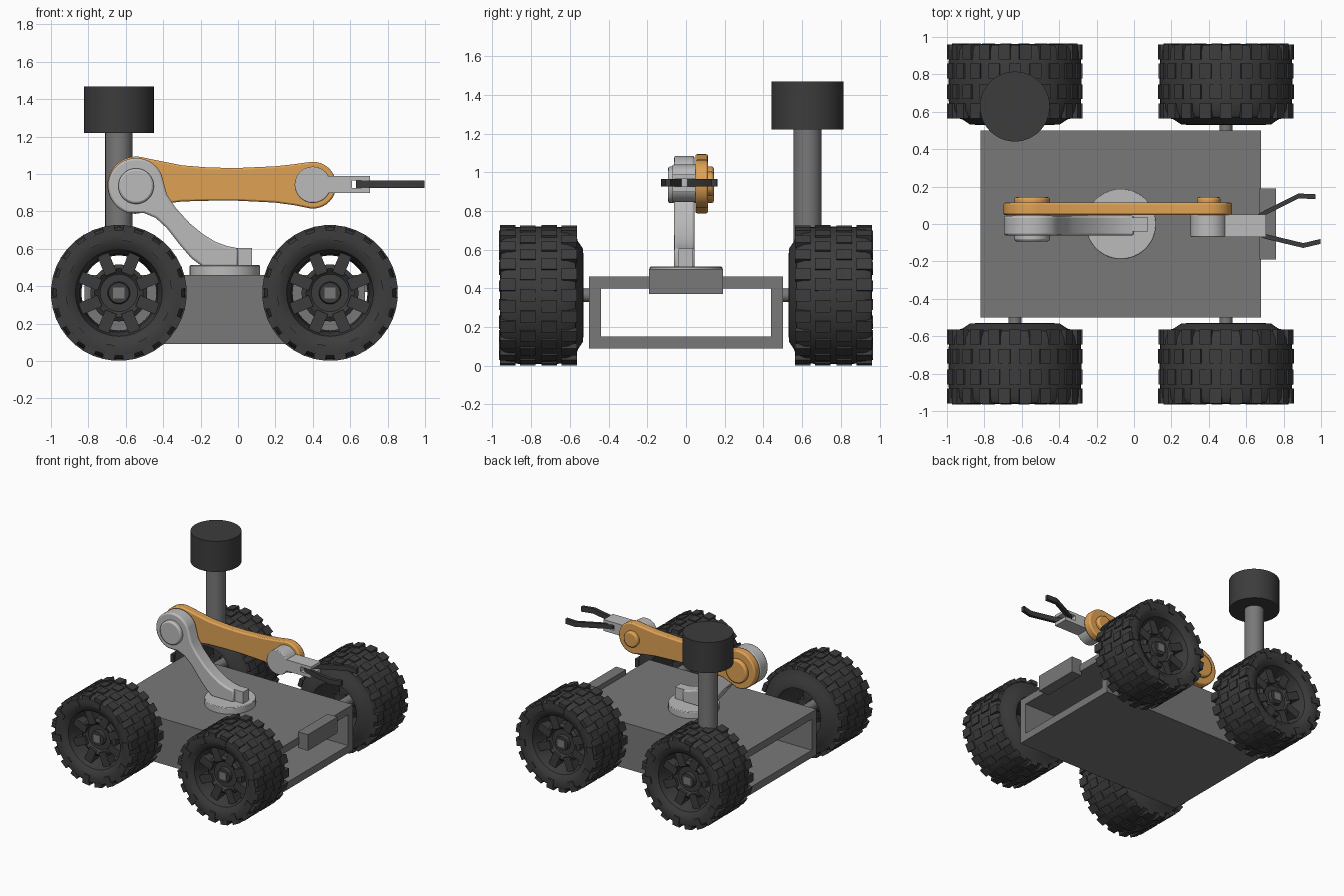
import bpy, bmesh, math
from mathutils import Matrix, Vector

if "Cube" in bpy.data.objects:
    bpy.data.objects.remove(bpy.data.objects["Cube"])

def material(name, r, g, b):
    m = bpy.data.materials.new(name)
    m.diffuse_color = (r, g, b, 1)
    m.use_nodes = True
    m.node_tree.nodes["Principled BSDF"].inputs["Base Color"].default_value = m.diffuse_color
    return m

BODY = material("mid_grey", 0.19, 0.19, 0.19)
LIGHT = material("light_grey", 0.5, 0.5, 0.5)
DARK = material("dark_rubber", 0.045, 0.045, 0.045)
ORANGE = material("orange_paint", 0.74, 0.36, 0.09)

def finish(name, bm, mat, bevel=0):
    bmesh.ops.recalc_face_normals(bm, faces=bm.faces)
    me = bpy.data.meshes.new(name)
    bm.to_mesh(me)
    bm.free()
    me.materials.append(mat)
    ob = bpy.data.objects.new(name, me)
    bpy.context.collection.objects.link(ob)
    bpy.ops.object.select_all(action='DESELECT')
    ob.select_set(True)
    bpy.context.view_layer.objects.active = ob
    bpy.ops.object.shade_smooth_by_angle(angle=math.radians(32))
    if bevel:
        mod = ob.modifiers.new("edge", 'BEVEL')
        mod.width, mod.segments, mod.limit_method = bevel, 2, 'ANGLE'
        mod.angle_limit = math.radians(50)
    return ob

def loft(bm, rings, closed=False):
    """Skin rings of points; closed joins last to first, otherwise ends are capped."""
    vs = [[bm.verts.new(p) for p in ring] for ring in rings]
    n = len(vs[0])
    for k in range(len(vs) - (0 if closed else 1)):
        a, b = vs[k], vs[(k + 1) % len(vs)]
        for i in range(n):
            j = (i + 1) % n
            bm.faces.new((a[i], a[j], b[j], b[i]))
    if not closed:
        bm.faces.new(vs[0])
        bm.faces.new(vs[-1])

def lathe(bm, profile, closed=False, n=48):
    """Revolve (radius, y) points about the y axis."""
    ang = [2 * math.pi * i / n for i in range(n)]
    loft(bm, [[(r * math.cos(t), y, r * math.sin(t)) for t in ang] for r, y in profile], closed)

def box_into(bm, lo, hi, mat=Matrix()):
    lo, hi = Vector(lo), Vector(hi)
    m = mat @ Matrix.Translation((lo + hi) / 2) @ Matrix.Diagonal((hi - lo).to_4d())
    bmesh.ops.create_cube(bm, size=1, matrix=m)

def box(name, lo, hi, mat, bevel=0):
    bm = bmesh.new()
    box_into(bm, lo, hi)
    return finish(name, bm, mat, bevel)

def cyl(name, c, r, a, b, mat, axis='y', bevel=0):
    """Cylinder between a and b; c holds (x, z) for axis y, (x, y) for axis z."""
    pts = arc(c[0], c[1], r, 0, 360, 49)[:-1]
    return plate(name, pts, a, b, mat, axis, bevel)

def plate(name, pts, a, b, mat, axis='y', bevel=0):
    bm = bmesh.new()
    loft(bm, [[(u, d, v) if axis == 'y' else (u, v, d) for u, v in pts] for d in (a, b)])
    return finish(name, bm, mat, bevel)

def arc(cx, cz, r, a0, a1, n=20):
    ts = [math.radians(a0 + (a1 - a0) * i / (n - 1)) for i in range(n)]
    return [(cx + r * math.cos(t), cz + r * math.sin(t)) for t in ts]

# chassis: rectangular tube open at both ends
def rect(x, y, z0, z1):
    return [(x, -y, z0), (x, y, z0), (x, y, z1), (x, -y, z1)]
bm = bmesh.new()
loft(bm, [rect(-0.82, 0.5, 0.09, 0.46), rect(0.68, 0.5, 0.09, 0.46),
          rect(0.68, 0.44, 0.15, 0.40), rect(-0.82, 0.44, 0.15, 0.40)], True)
finish("chassis", bm, BODY)
box("front_sensor_block", (0.67, -0.19, 0.37), (0.76, 0.19, 0.5), BODY)

# wheel: tyre, tread lugs, spokes and hub, outer side towards +y
bm = bmesh.new()
lathe(bm, [(0.222, 0.13), (0.232, 0.17), (0.262, 0.192), (0.3, 0.2), (0.335, 0.195),
           (0.351, 0.165), (0.355, 0.08), (0.355, -0.08), (0.351, -0.15), (0.33, -0.19),
           (0.28, -0.203), (0.24, -0.23), (0.2, -0.232), (0.208, -0.1), (0.208, 0.08)], True)
for i in range(20):
    for row, y in enumerate((-0.158, -0.055, 0.055, 0.158)):
        turn = Matrix.Rotation(2 * math.pi * (i + 0.5 * (row % 2)) / 20, 4, 'Y')
        box_into(bm, (-0.032, y - 0.04, 0.33), (0.032, y + 0.04, 0.362), turn)
    if i % 2:
        box_into(bm, (-0.025, 0.17, 0.28), (0.025, 0.204, 0.335), turn)
for i in range(8):
    turn = Matrix.Rotation(2 * math.pi * (i + 0.5) / 8, 4, 'Y')
    box_into(bm, (-0.032, 0.05, 0.11), (0.032, 0.13, 0.222), turn)
lathe(bm, [(0.05, -0.02), (0.09, 0.03), (0.152, 0.05), (0.152, 0.11), (0.13, 0.125),
           (0.1, 0.1), (0.06, 0.1), (0.055, 0.13), (0.035, 0.13)])
wheel = finish("wheel_back_left", bm, DARK)

# four wheels on stub axles
for xn, x in (("back", -0.637), ("front", 0.492)):
    for sn, s in (("left", 1), ("right", -1)):
        w = wheel if (xn, sn) == ("back", "left") else wheel.copy()
        if w is not wheel:
            w.name = f"wheel_{xn}_{sn}"
            bpy.context.collection.objects.link(w)
        w.location = (x, s * 0.762, 0.364)
        w.rotation_euler.z = 0 if s > 0 else math.pi
        cyl(f"axle_{xn}_{sn}", (x, 0.364), 0.035, s * 0.49, s * 0.8, BODY)
        ya, yb = sorted((s * 0.85, s * 0.897))
        box(f"axle_end_{xn}_{sn}", (x - 0.03, ya, 0.334), (x + 0.03, yb, 0.394), BODY)

# camera mast
cyl("mast", (-0.637, 0.628), 0.073, 0.62, 1.23, BODY, 'z')
cyl("mast_head", (-0.637, 0.628), 0.187, 1.22, 1.468, DARK, 'z')

# turntable and lower arm
cyl("turntable", (-0.07, 0), 0.188, 0.455, 0.512, LIGHT, 'z', 0.005)
lower = arc(-0.545, 0.935, 0.15, 25, 255, 30) + [
    (-0.5, 0.79), (-0.44, 0.765), (-0.38, 0.71), (-0.31, 0.62), (-0.25, 0.55), (-0.19, 0.505),
    (0, 0.505), (0, 0.603), (-0.06, 0.615), (-0.12, 0.637), (-0.19, 0.68), (-0.257, 0.735),
    (-0.33, 0.815), (-0.38, 0.89)]
plate("lower_arm", lower, -0.062, 0.045, LIGHT, bevel=0.012)
box("arm_foot", (-0.02, -0.04, 0.5), (0.075, 0.035, 0.605), LIGHT)
cyl("elbow_pin", (-0.545, 0.935), 0.095, -0.093, 0.06, LIGHT, bevel=0.012)

# upper arm with bosses at both joints
upper = arc(-0.545, 0.94, 0.153, 75, 275, 28) + [
    (-0.48, 0.81), (-0.41, 0.838), (-0.3, 0.853), (-0.15, 0.857), (0, 0.857), (0.2, 0.847),
    (0.3, 0.833)] + arc(0.4, 0.94, 0.125, 265, 455, 24) + [
    (0.3, 1.052), (0.2, 1.041), (0, 1.032), (-0.15, 1.034), (-0.3, 1.046), (-0.42, 1.07)]
plate("upper_arm", upper, 0.048, 0.114, ORANGE, bevel=0.01)
cyl("elbow_boss", (-0.545, 0.935), 0.095, 0.1, 0.144, ORANGE, bevel=0.012)
cyl("wrist_boss", (0.4, 0.94), 0.063, 0.1, 0.144, ORANGE, bevel=0.012)

# wrist knuckle with forked end
cyl("wrist_knuckle", (0.4, 0.942), 0.097, -0.07, 0.055, LIGHT, bevel=0.006)
fork = [(0.42, 0.897), (0.705, 0.897), (0.705, 0.925), (0.61, 0.925),
        (0.61, 0.965), (0.705, 0.965), (0.705, 0.988), (0.42, 0.988)]
plate("wrist_fork", fork, -0.07, 0.05, LIGHT)

# gripper fingers
for name, path in (("left", [(0.63, 0.02), (0.7, 0.06), (0.88, 0.15), (0.97, 0.146)]),
                   ("right", [(0.63, -0.035), (0.7, -0.066), (0.905, -0.115), (0.998, -0.093)])):
    outline = [(x, y - 0.013) for x, y in path] + [(x, y + 0.013) for x, y in reversed(path)]
    plate(f"gripper_finger_{name}", outline, 0.925, 0.965, DARK, 'z')
